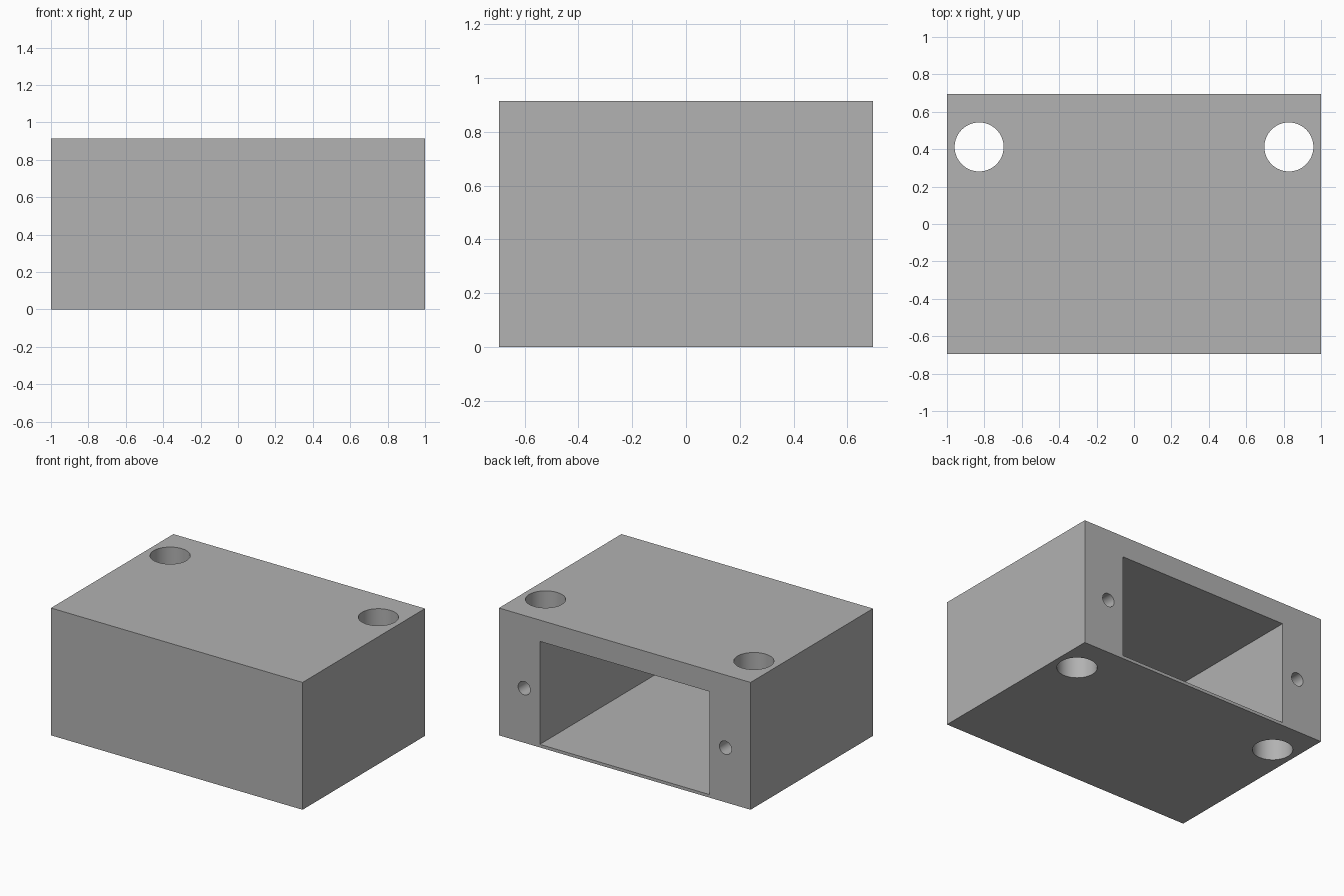
import bpy
import math

cube = bpy.data.objects.get("Cube")
if cube:
    bpy.data.objects.remove(cube, do_unlink=True)

grey = bpy.data.materials.new("plain grey")
grey.use_nodes = True
colour = (0.445, 0.445, 0.445, 1)
grey.diffuse_color = colour
grey.node_tree.nodes["Principled BSDF"].inputs["Base Color"].default_value = colour

HALF_X, HALF_Y, HEIGHT = 1.0, 0.695, 0.915


def box(name, low, high):
    centre = [(a + b) / 2 for a, b in zip(low, high)]
    bpy.ops.mesh.primitive_cube_add(size=1, location=centre)
    obj = bpy.context.object
    obj.name = name
    obj.scale = [b - a for a, b in zip(low, high)]
    bpy.ops.object.transform_apply(location=True, rotation=False, scale=True)
    obj.data.materials.append(grey)
    return obj


def rod(name, radius, depth, location, tilt=0):
    bpy.ops.mesh.primitive_cylinder_add(vertices=64, radius=radius, depth=depth,
                                        location=location, rotation=(tilt, 0, 0))
    obj = bpy.context.object
    obj.name = name
    obj.data.materials.append(grey)
    return obj


# Solid block
housing = box("housing", (-HALF_X, -HALF_Y, 0), (HALF_X, HALF_Y, HEIGHT))

# Pocket open at the back
cutters = [box("pocket_cutter", (-0.675, -HALF_Y + 0.03, 0.022),
               (0.675, HALF_Y + 0.1, 0.762))]

# Upright through holes, and small back holes that run into them
for side, label in ((1, "left"), (-1, "right")):
    cutters.append(rod(label + "_upright_hole_cutter", 0.131, 2,
                       (side * 0.828, 0.412, HEIGHT / 2)))
    cutters.append(rod(label + "_back_hole_cutter", 0.048, 0.4,
                       (side * 0.8, 0.612, 0.392), math.pi / 2))

# Cut and bake the holes
bpy.ops.object.select_all(action="DESELECT")
housing.select_set(True)
bpy.context.view_layer.objects.active = housing
for cutter in cutters:
    cut = housing.modifiers.new(cutter.name, "BOOLEAN")
    cut.operation = "DIFFERENCE"
    cut.solver = "EXACT"
    cut.object = cutter
    bpy.ops.object.modifier_apply(modifier=cut.name)
for cutter in cutters:
    bpy.data.objects.remove(cutter, do_unlink=True)

bpy.ops.object.shade_smooth_by_angle(angle=math.radians(30))
